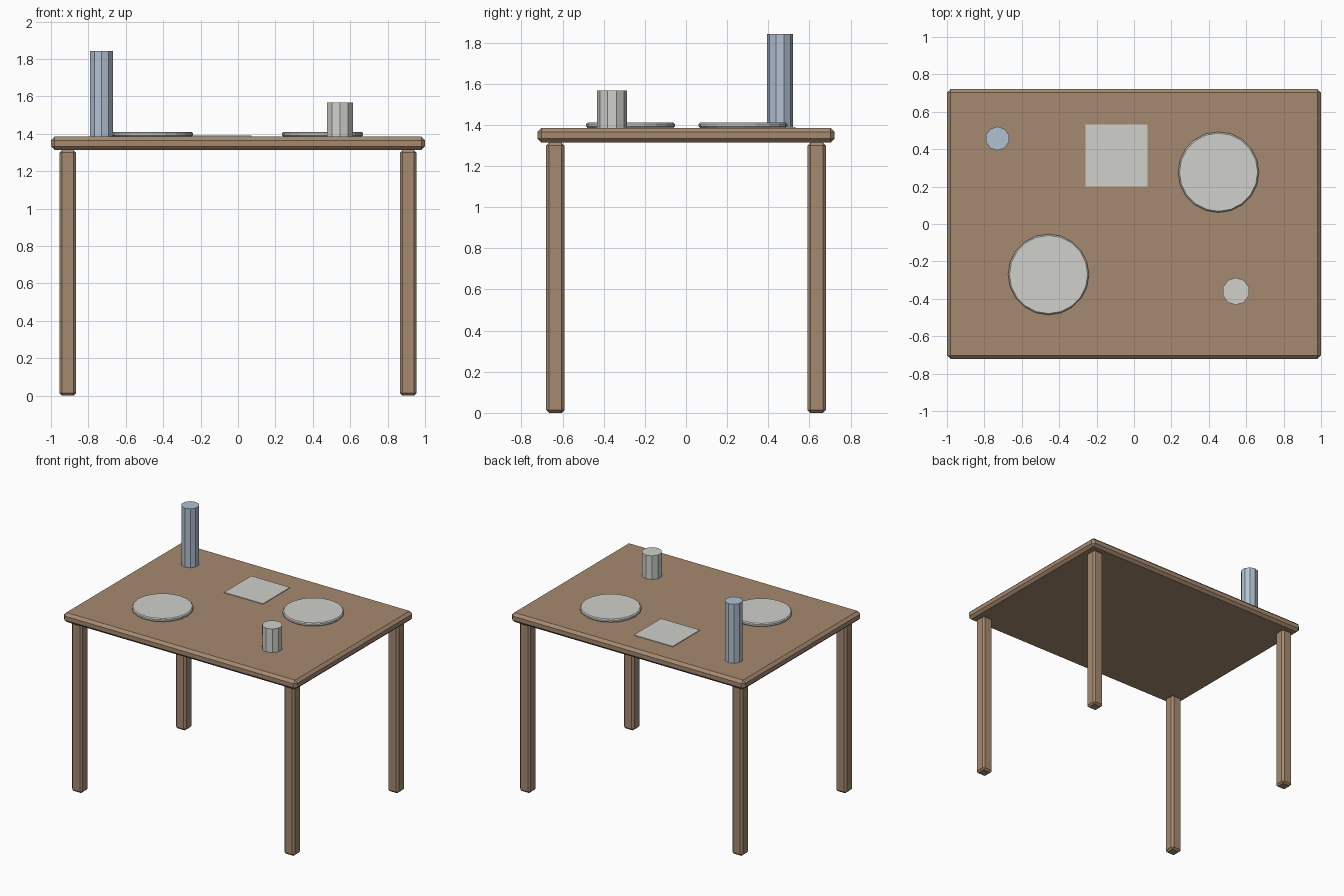
import bpy

if "Cube" in bpy.data.objects:
    bpy.data.objects.remove(bpy.data.objects["Cube"], do_unlink=True)


def material(name, rgb):
    m = bpy.data.materials.new(name)
    m.use_nodes = True
    m.diffuse_color = (*rgb, 1)
    m.node_tree.nodes["Principled BSDF"].inputs["Base Color"].default_value = (*rgb, 1)
    return m


wood = material("brown wood", (0.38, 0.254, 0.162))
ceramic = material("pale ceramic", (0.63, 0.64, 0.60))
glass = material("pale blue", (0.44, 0.53, 0.64))


def finish(name, mat, chamfer):
    ob = bpy.context.object
    ob.name = name
    ob.data.materials.append(mat)
    if chamfer:
        bev = ob.modifiers.new("chamfer", 'BEVEL')
        bev.width = chamfer
        bev.segments = 1
        bev.limit_method = 'ANGLE'
    return ob


def box(name, x, y, z0, z1, sx, sy, mat, chamfer=0):
    bpy.ops.mesh.primitive_cube_add(size=1, location=(x, y, (z0 + z1) / 2))
    bpy.context.object.scale = (sx, sy, z1 - z0)
    bpy.ops.object.transform_apply(location=False, rotation=False, scale=True)
    return finish(name, mat, chamfer)


def cylinder(name, x, y, z0, z1, radius, sides, mat, chamfer=0):
    bpy.ops.mesh.primitive_cylinder_add(vertices=sides, radius=radius, depth=z1 - z0,
                                        location=(x, y, (z0 + z1) / 2))
    return finish(name, mat, chamfer)


# Table
UNDER, TOP = 1.313, 1.385
box("table_top", 0, 0, UNDER, TOP, 2, 1.444, wood, 0.02)
for side, sx in (("left", 1), ("right", -1)):
    for end, sy in (("front", -1), ("back", 1)):
        box(f"{end}_{side}_leg", sx * 0.91, sy * 0.635, 0, UNDER, 0.09, 0.09, wood, 0.014)

# Tableware
cylinder("left_plate", 0.452, 0.277, TOP, 1.411, 0.216, 20, ceramic, 0.007)
cylinder("right_plate", -0.457, -0.27, TOP, 1.411, 0.216, 20, ceramic, 0.007)
box("napkin", -0.093, 0.367, TOP, 1.39, 0.332, 0.332, ceramic)
cylinder("cup", 0.545, -0.36, TOP, 1.568, 0.073, 10, ceramic)
cylinder("bottle", -0.73, 0.457, TOP, 1.842, 0.064, 10, glass)
